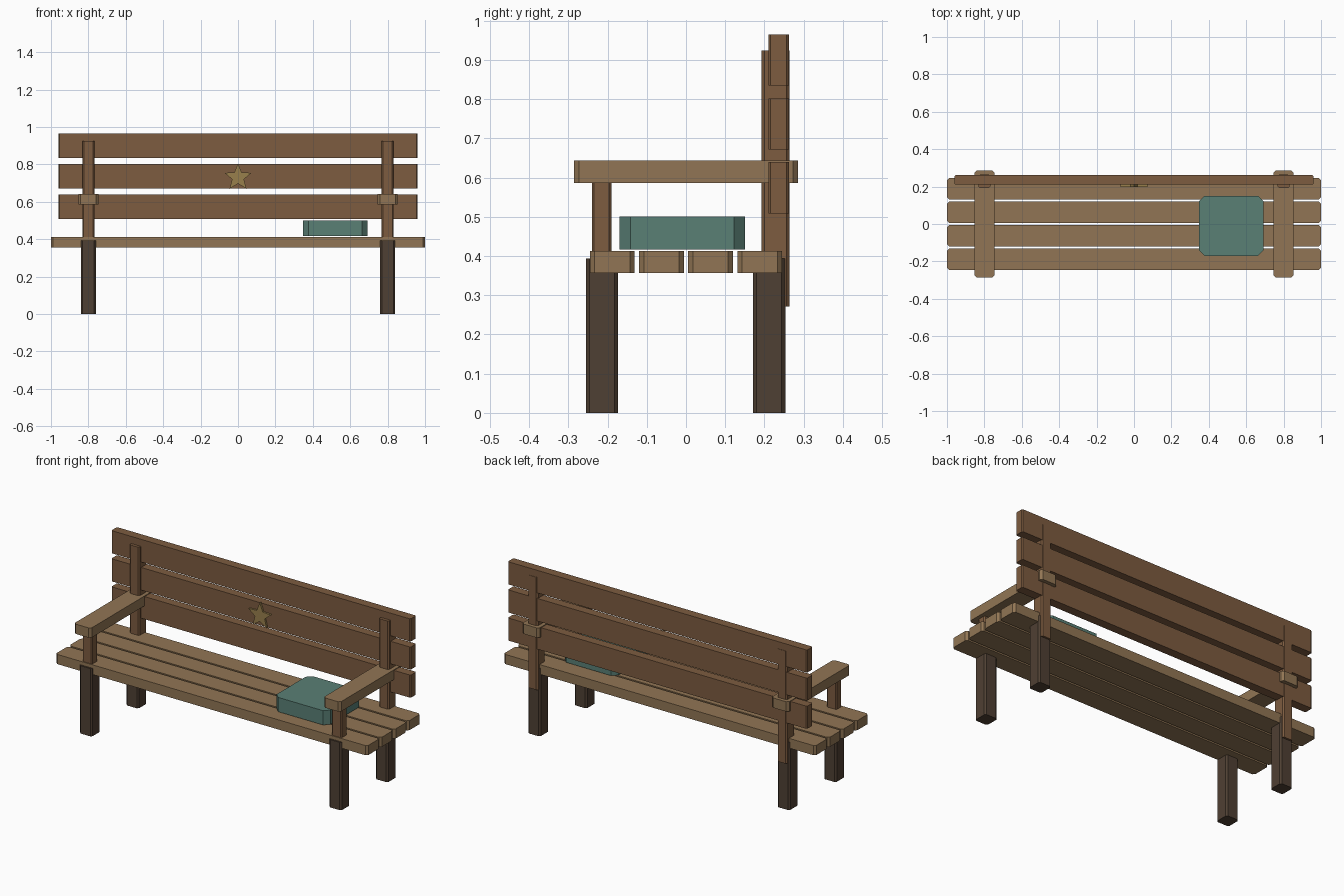
import bpy, math

if "Cube" in bpy.data.objects:
    bpy.data.objects.remove(bpy.data.objects["Cube"])


def material(name, rgb):
    # colours are picked as sRGB and stored as linear values
    m = bpy.data.materials.new(name)
    m.diffuse_color = [*(((c + 0.055) / 1.055) ** 2.4 for c in rgb), 1]
    m.use_nodes = True
    m.node_tree.nodes["Principled BSDF"].inputs["Base Color"].default_value = m.diffuse_color
    return m


seat_wood = material("seat_wood", (0.57, 0.46, 0.33))
back_wood = material("back_wood", (0.49, 0.36, 0.25))
dark_wood = material("dark_wood", (0.31, 0.25, 0.20))
fabric = material("cushion_fabric", (0.35, 0.50, 0.46))
brass = material("brass", (0.60, 0.50, 0.30))


def prism(name, outline, height, mat):
    """Extrude a plan outline from z = 0 to the given height."""
    n = len(outline)
    verts = [(x, y, z) for z in (0, height) for x, y in outline]
    faces = [tuple(reversed(range(n))), tuple(range(n, 2 * n))]
    faces += [(i, (i + 1) % n, (i + 1) % n + n, i + n) for i in range(n)]
    mesh = bpy.data.meshes.new(name)
    mesh.from_pydata(verts, [], faces)
    mesh.materials.append(mat)
    obj = bpy.data.objects.new(name, mesh)
    bpy.context.collection.objects.link(obj)
    return obj


def block(name, xs, ys, zs, c, mat):
    """Box whose four upright edges are chamfered by c."""
    hx, hy = (xs[1] - xs[0]) / 2, (ys[1] - ys[0]) / 2
    outline = [(hx, c - hy), (hx, hy - c), (hx - c, hy), (c - hx, hy),
               (-hx, hy - c), (-hx, c - hy), (c - hx, -hy), (hx - c, -hy)]
    obj = prism(name, outline, zs[1] - zs[0], mat)
    obj.location = (sum(xs) / 2, sum(ys) / 2, zs[0])
    return obj


# seat slats
for i in range(4):
    y = -0.188 + i * 0.1253
    block(f"seat_slat_{i + 1}", (-1, 1), (y - 0.057, y + 0.057),
          (0.357, 0.413), 0.012, seat_wood)

# back boards
for i in range(3):
    z = 0.508 + i * 0.163
    block(f"back_board_{i + 1}", (-0.96, 0.96), (0.21, 0.262),
          (z, z + 0.131), 0.006, back_wood)

# legs, posts and armrests on both sides
for side, x in (("left", -0.8), ("right", 0.8)):
    leg, post, arm = (x - 0.04, x + 0.04), (x - 0.032, x + 0.032), (x - 0.054, x + 0.054)
    block(f"front_leg_{side}", leg, (-0.255, -0.173), (0, 0.393), 0.009, dark_wood)
    block(f"back_leg_{side}", leg, (0.171, 0.253), (0, 0.393), 0.009, dark_wood)
    block(f"back_post_{side}", post, (0.192, 0.264), (0.271, 0.924), 0.008, back_wood)
    block(f"arm_support_{side}", post, (-0.24, -0.19), (0.38, 0.6), 0.006, back_wood)
    block(f"armrest_{side}", arm, (-0.285, 0.285), (0.586, 0.643), 0.012, seat_wood)

# cushion
block("cushion", (0.348, 0.692), (-0.17, 0.15), (0.417, 0.5), 0.028, fabric)

# star ornament on the middle board
points = []
for i in range(10):
    r, a = (0.033 if i % 2 else 0.076), math.pi / 2 + i * math.pi / 5
    points.append((r * math.cos(a), r * math.sin(a)))
star = prism("star_ornament", points, 0.016, brass)
star.rotation_euler.x = math.pi / 2
star.location = (0, 0.215, 0.731)
